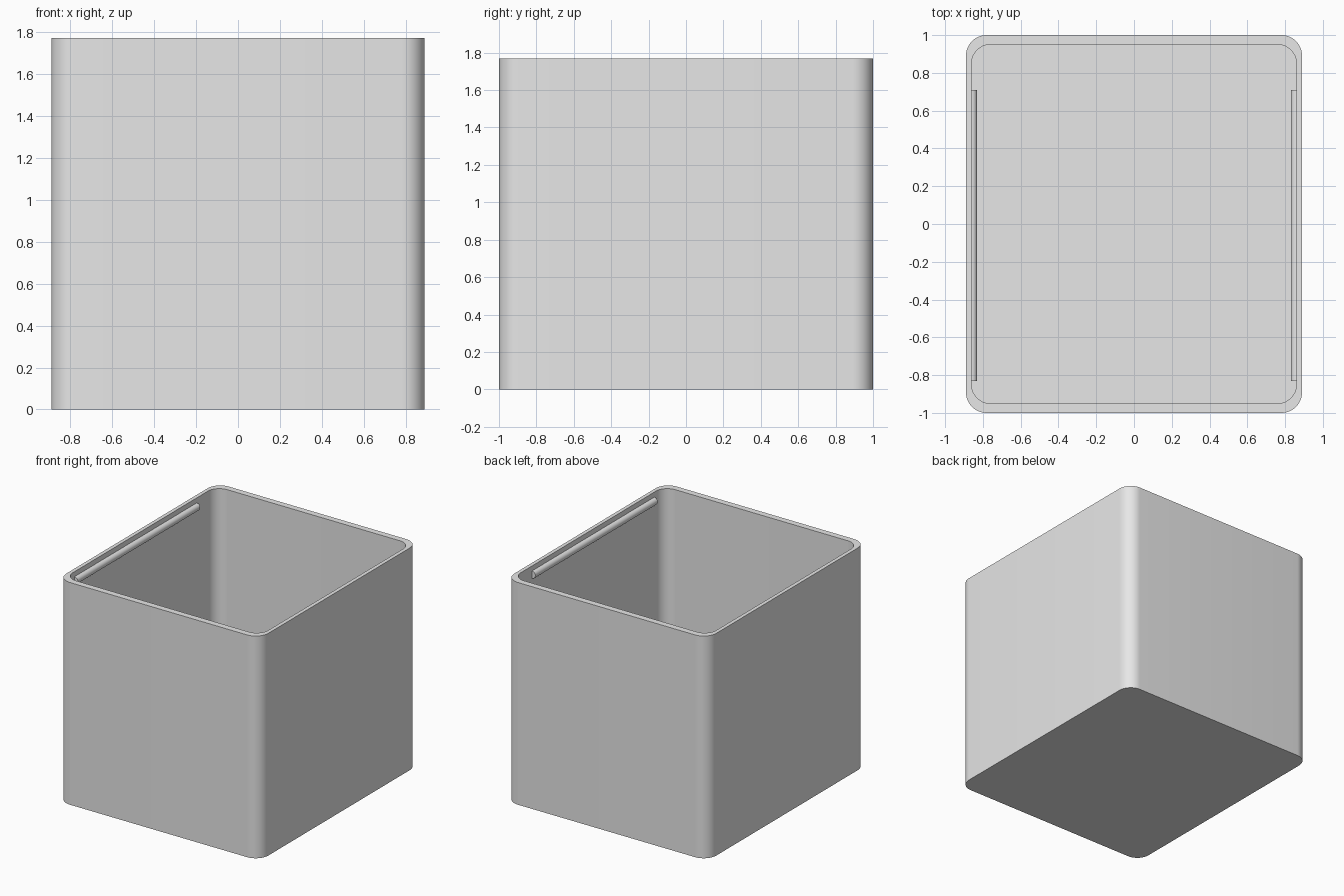
import bpy, bmesh, math

old = bpy.data.objects.get("Cube")
if old:
    bpy.data.objects.remove(old, do_unlink=True)

HEIGHT, FLOOR = 1.77, 0.04

grey = bpy.data.materials.new("light_grey")
grey.use_nodes = True
grey.diffuse_color = (0.8, 0.8, 0.8, 1)
grey.node_tree.nodes["Principled BSDF"].inputs["Base Color"].default_value = (0.8, 0.8, 0.8, 1)


def rounded_rectangle(half_x, half_y, radius, steps=12):
    """Counter-clockwise outline with rounded corners."""
    points = []
    for corner, (sx, sy) in enumerate([(1, 1), (-1, 1), (-1, -1), (1, -1)]):
        for i in range(steps + 1):
            a = (corner + i / steps) * math.pi / 2
            points.append((sx * (half_x - radius) + radius * math.cos(a),
                           sy * (half_y - radius) + radius * math.sin(a)))
    return points


def loft(name, sections):
    """Skin a closed solid through rings of points and cap both ends."""
    bm = bmesh.new()
    rings = [[bm.verts.new(p) for p in section] for section in sections]
    for low, high in zip(rings, rings[1:]):
        for i in range(len(low)):
            j = (i + 1) % len(low)
            bm.faces.new((low[i], low[j], high[j], high[i]))
    bm.faces.new(rings[0][::-1])
    bm.faces.new(rings[-1])
    bmesh.ops.recalc_face_normals(bm, faces=bm.faces)
    mesh = bpy.data.meshes.new(name)
    bm.to_mesh(mesh)
    bm.free()
    mesh.materials.append(grey)
    obj = bpy.data.objects.new(name, mesh)
    bpy.context.collection.objects.link(obj)
    bpy.ops.object.select_all(action="DESELECT")
    obj.select_set(True)
    bpy.context.view_layer.objects.active = obj
    bpy.ops.object.shade_smooth_by_angle(angle=math.radians(35))
    return obj


# Open box: up the outside, over the rim and down to the floor
outer = rounded_rectangle(0.89, 1.0, 0.11)
inner = rounded_rectangle(0.86, 0.95, 0.10)
loft("open_box", [[(x, y, z) for x, y in outline] for outline, z in
                  [(outer, 0), (outer, HEIGHT), (inner, HEIGHT), (inner, FLOOR)]])

# Half-round snap ridges inside the two side walls
for side, name in [(1, "left_ridge"), (-1, "right_ridge")]:
    arc = [math.pi * i / 12 for i in range(13)]
    profile = [(side * 0.865, 1.73)]
    profile += [(side * (0.86 - 0.03 * math.sin(a)), 1.70 + 0.03 * math.cos(a)) for a in arc]
    profile += [(side * 0.865, 1.67)]
    loft(name, [[(x, y, z) for x, z in profile] for y in (-0.83, 0.71)])
